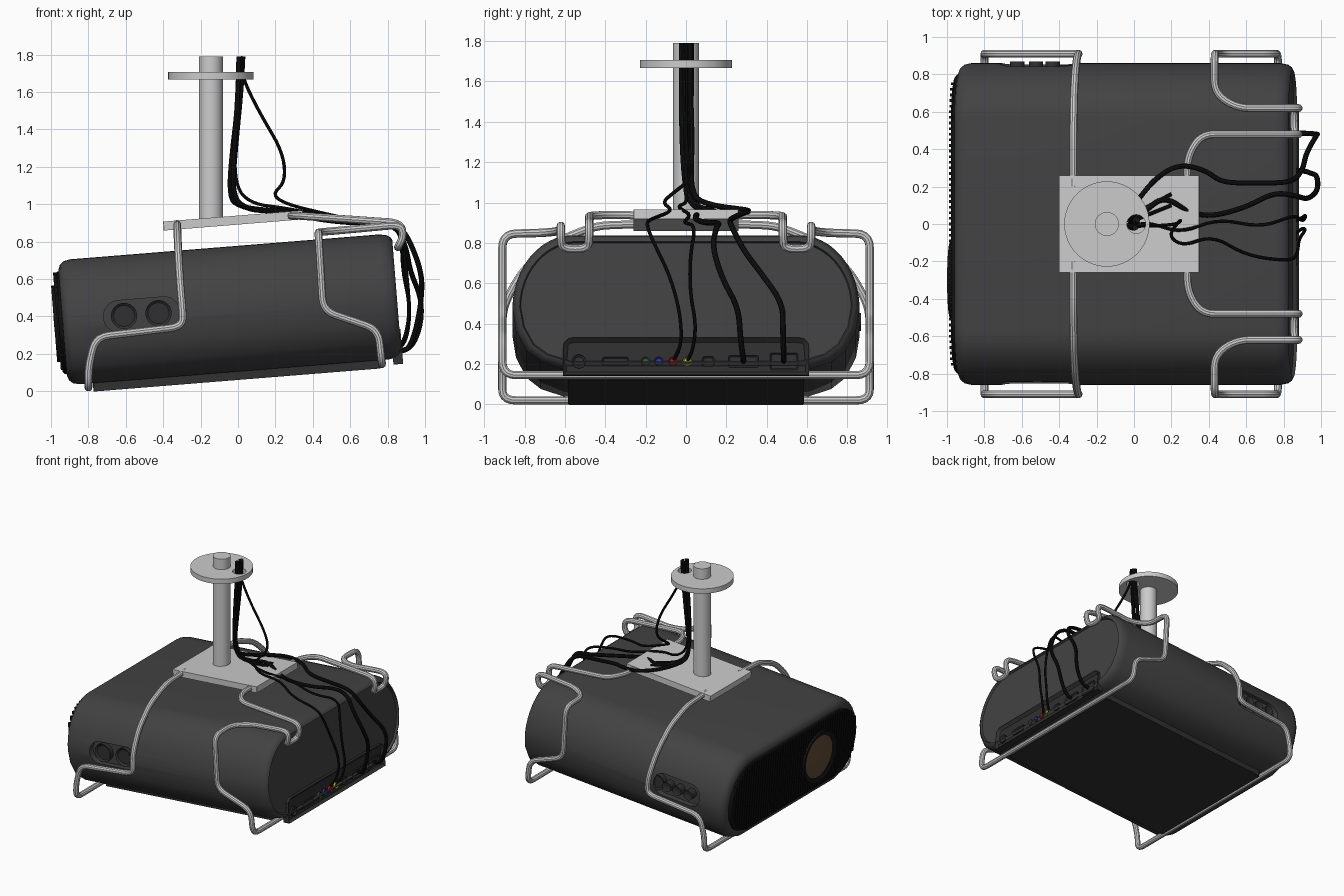
import bpy, bmesh
from math import sin, cos, pi, radians, sqrt
from mathutils import Vector, Matrix

if "Cube" in bpy.data.objects:
    bpy.data.objects.remove(bpy.data.objects["Cube"])

TILT = Matrix.Rotation(radians(-4.6), 4, 'Y')   # projector leans nose-down


def material(name, *rgb):
    m = bpy.data.materials.new(name)
    m.diffuse_color = (*rgb, 1)
    m.use_nodes = True
    m.node_tree.nodes["Principled BSDF"].inputs["Base Color"].default_value = m.diffuse_color
    return m


SHELL = material("shell", .055, .055, .055)
DARK = material("dark_trim", .03, .03, .03)
BLACK = material("black", .006, .006, .006)
GLASS = material("lens_glass", .12, .07, .035)


def finish(name, bm, mat=None, tilt=True):
    bmesh.ops.recalc_face_normals(bm, faces=bm.faces)
    me = bpy.data.meshes.new(name)
    bm.to_mesh(me)
    bm.free()
    ob = bpy.data.objects.new(name, me)
    bpy.context.collection.objects.link(ob)
    if mat:
        me.materials.append(mat)
    if tilt:
        ob.matrix_world = TILT
    return smooth(ob)


def smooth(ob):
    bpy.ops.object.select_all(action='DESELECT')
    ob.select_set(True)
    bpy.context.view_layer.objects.active = ob
    bpy.ops.object.shade_smooth_by_angle(angle=radians(32))
    return ob


def rrect(cx, cy, w, h, r, n=6):
    out = []
    for k, (sx, sy) in enumerate([(1, 1), (-1, 1), (-1, -1), (1, -1)]):
        for i in range(n + 1):
            t = pi / 2 * (k + i / n)
            out.append((cx + sx * (w / 2 - r) + r * cos(t), cy + sy * (h / 2 - r) + r * sin(t)))
    return out


def circle(cx, cy, r, n=32):
    return [(cx + r * cos(2 * pi * i / n), cy + r * sin(2 * pi * i / n)) for i in range(n)]


def place(axis, p, q, d):
    return {'X': (d, p, q), 'Y': (p, d, q), 'Z': (p, q, d)}[axis]


def prism(name, outline, axis, a, b, mat=None, tilt=True, inset=0, depth=0):
    """Extrude an outline from a to b; optionally recess the end face."""
    bm = bmesh.new()
    rings = [[bm.verts.new(place(axis, p, q, d)) for p, q in outline] for d in (a, b)]
    n = len(outline)
    bm.faces.new(rings[0])
    end = bm.faces.new(rings[1])
    for i in range(n):
        j = (i + 1) % n
        bm.faces.new((rings[0][i], rings[0][j], rings[1][j], rings[1][i]))
    bmesh.ops.recalc_face_normals(bm, faces=bm.faces)
    if inset:
        bmesh.ops.inset_individual(bm, faces=[end], thickness=inset, depth=-depth)
    return finish(name, bm, mat, tilt)


def loft(name, section, rings, mat):
    """Stack copies of the section along the body, each shrunk by an inset."""
    bm = bmesh.new()
    loops = [[bm.verts.new((u, y * (1 - k / .86), .44 + (v - .44) * (1 - k / .34)))
              for y, v in section] for u, k in rings]
    n = len(section)
    for A, B in zip(loops, loops[1:]):
        for i in range(n):
            bm.faces.new((A[i], A[(i + 1) % n], B[(i + 1) % n], B[i]))
    bm.faces.new(loops[0])
    bm.faces.new(loops[-1])
    return finish(name, bm, mat)


def cut(ob, cutter):
    mod = ob.modifiers.new("cut", 'BOOLEAN')
    mod.object = cutter
    mod.solver = 'EXACT'
    bpy.context.view_layer.update()
    bpy.context.view_layer.objects.active = ob
    bpy.ops.object.modifier_apply(modifier=mod.name)
    bpy.data.objects.remove(cutter)
    smooth(ob)


def tube(name, pts, radius, fillet, mat=None):
    """Round wire along a polyline with filleted corners."""
    P = [Vector(p) for p in pts]
    path = [P[0]]
    for a, b, c in zip(P, P[1:], P[2:]):
        p = b + (a - b).normalized() * min(fillet, (a - b).length * .49)
        q = b + (c - b).normalized() * min(fillet, (c - b).length * .49)
        for i in range(6):
            t = i / 5
            path.append(p * (1 - t) ** 2 + b * 2 * t * (1 - t) + q * t * t)
    path.append(P[-1])
    cu = bpy.data.curves.new(name, 'CURVE')
    cu.dimensions = '3D'
    cu.bevel_depth = radius
    cu.bevel_resolution = 3
    cu.use_fill_caps = True
    sp = cu.splines.new('POLY')
    sp.points.add(len(path) - 1)
    for s, p in zip(sp.points, path):
        s.co = (*p, 1)
    ob = bpy.data.objects.new(name, cu)
    bpy.context.collection.objects.link(ob)
    if mat:
        cu.materials.append(mat)
    bpy.ops.object.select_all(action='DESELECT')
    ob.select_set(True)
    bpy.context.view_layer.objects.active = ob
    bpy.ops.object.convert(target='MESH')
    smooth(bpy.context.view_layer.objects.active)


# Projector shell: rounded section lofted along its length
half = [(.60, .105), (.72, .145), (.79, .2), (.842, .3)]
half += [(.56 + .30 * cos(pi / 2 * i / 12), .41 + .365 * sin(pi / 2 * i / 12)) for i in range(13)]
section = half + [(-y, v) for y, v in reversed(half)]
body = loft("projector_shell", section,
            [(-.905, .05), (-.895, .025), (-.875, .008), (-.84, 0), (.82, 0), (.86, .008),
             (.88, .022), (.887, .036), (.87, .042)], SHELL)
prism("base_plate", rrect(0, 0, 1.54, 1.17, .02), 'Z', .06, .12, DARK)

# Front grille with vertical slats
loft("front_grille", section, [(-.89, .055), (-.915, .062), (-.926, .075)], BLACK)
bm = bmesh.new()
for i in range(-25, 26):
    y = i * .03
    h = .27 if abs(y) < .54 else .27 * sqrt(max(0, 1 - ((abs(y) - .54) / .25) ** 2))
    m = Matrix.Translation((-.926, y, .45)) @ Matrix.Diagonal((.018, .014, 2 * h * .97, 1))
    bmesh.ops.create_cube(bm, size=1, matrix=m)
finish("grille_slats", bm, BLACK)

# Lens
prism("lens_ring", circle(-.3, .437, .205, 48), 'X', -.90, -.951, BLACK, inset=.025, depth=.012)
bm = bmesh.new()
bmesh.ops.create_uvsphere(bm, u_segments=32, v_segments=16, radius=1,
                          matrix=Matrix.Translation((-.932, -.3, .437)) @ Matrix.Diagonal((.02, .178, .178, 1)))
finish("lens_glass", bm, GLASS)

# Side control pockets and their buttons
for s in (-1, 1):
    cut(body, prism("pocket_cutter", rrect(-.48, .45, .41, .17, .084), 'Y', s * .81, s * .95))
for u in (-.575, -.39):
    prism("focus_dial", circle(u, .45, .07), 'Y', -.79, -.845, DARK, inset=.014, depth=.012)
for u in (-.59, -.49, -.40):
    prism("control_button", circle(u, .45, .038, 24), 'Y', .79, .868, DARK, inset=.01, depth=.006)
prism("control_dial", circle(-.305, .45, .06), 'Y', .79, .85, DARK, inset=.012, depth=.01)

# Rear connector bay and ports
bay = [(-.61, .075), (.61, .075), (.61, .2), (.605, .235), (.585, .255), (.555, .262),
       (-.555, .262), (-.585, .255), (-.605, .235), (-.61, .2)]
prism("connector_bay", bay, 'X', .84, .892, DARK, inset=.024, depth=.02)
V = .143
round_ports = [("antenna_port", -.53, .034, DARK), ("green_jack", -.2, .022, material("green", .05, .12, .04)),
               ("blue_jack", -.135, .022, material("blue", .03, .04, .45)),
               ("red_jack", -.065, .022, material("red", .6, .01, .01)),
               ("yellow_jack", .005, .022, material("yellow", .75, .6, .02))]
for name, y, r, mat in round_ports:
    prism(name, circle(y, V, r, 20), 'X', .86, .887, mat, inset=r * .35, depth=.01)
for name, y, w, h in [("video_port", -.35, .13, .045), ("network_port", .11, .06, .05),
                      ("data_port", .285, .15, .06), ("power_socket", .485, .14, .085)]:
    prism(name, rrect(y, V, w, h, .012, 3), 'X', .86, .884, DARK, inset=.008, depth=.008)

# Ceiling mount: tilted plate, pole, flange with cable hole
plate = prism("mount_plate", rrect(0, 0, .75, .52, .002, 1), 'Z', -.024, .024)
plate.matrix_world = Matrix.Translation((-.025, 0, .913)) @ TILT
prism("mount_pole", circle(-.145, 0, .064, 32), 'Z', .91, 1.79, tilt=False)
flange = prism("ceiling_flange", circle(-.145, 0, .228, 48), 'Z', 1.667, 1.706, tilt=False)
cut(flange, prism("hole_cutter", circle(.012, 0, .05, 24), 'Z', 1.6, 1.8, tilt=False))


# Wire cradle: each half path is mirrored across y
def cradle(name, pts):
    tube(name, pts + [(x, -y, z) for x, y, z in reversed(pts)], .021, .07)


cradle("front_cradle_wire", [
    (-.325, .2, .895), (-.325, .45, .885), (-.322, .66, .80), (-.315, .81, .66), (-.305, .89, .52),
    (-.297, .91, .44), (-.295, .91, .345), (-.76, .91, .29), (-.80, .91, .13), (-.80, .91, .02)])
cradle("rear_cradle_wire", [
    (.285, .2, .935), (.285, .36, .94), (.36, .48, .935), (.87, .48, .90), (.885, .48, .83), (.855, .485, .77),
    (.855, .615, .77), (.885, .62, .83), (.87, .62, .89), (.55, .62, .86), (.43, .70, .85),
    (.43, .91, .845), (.455, .91, .43), (.75, .91, .33), (.77, .91, .145)])

# Cables from the ceiling down to the rear ports
tube("power_cable", [
    (.02, .02, 1.79), (.01, .02, 1.6), (-.03, .03, 1.3), (-.05, .02, 1.03), (.02, .13, .985), (.12, .25, .97),
    (.24, .32, .96), (.38, .29, .95), (.47, .22, .92), (.65, .22, .905), (.84, .22, .895), (.9, .28, .77),
    (.92, .38, .64), (.98, .48, .5), (.98, .48, .36), (.93, .485, .23), (.85, .485, .213)], .014, .2, BLACK)
tube("data_cable", [
    (.005, -.02, 1.79), (0, -.02, 1.6), (-.02, -.02, 1.3), (-.03, .0, 1.03), (.06, .07, .97), (.16, .15, .965),
    (.3, .06, .95), (.42, .04, .92), (.6, .09, .90), (.75, .17, .90), (.87, .15, .88), (.93, .13, .78),
    (.985, .18, .62), (.98, .26, .48), (.95, .27, .32), (.91, .285, .22), (.85, .285, .213)], .014, .2, BLACK)
tube("yellow_video_cable", [
    (.0, .02, 1.79), (-.005, .02, 1.6), (-.02, .01, 1.3), (-.01, -.01, 1.08), (.08, .01, 1.0), (.25, -.05, .98),
    (.45, .03, .94), (.68, -.02, .90), (.86, .05, .89), (.89, .02, .74), (.91, .02, .55), (.92, .05, .4),
    (.9, .035, .27), (.85, .005, .213)], .009, .2, BLACK)
tube("red_audio_cable", [
    (.015, -.02, 1.79), (.025, -.01, 1.67), (.12, -.01, 1.48), (.24, .0, 1.28), (.255, .03, 1.12), (.18, -.06, 1.05),
    (.26, -.12, 1.0), (.42, -.06, .96), (.6, -.17, .92), (.84, -.2, .9), (.875, -.16, .8), (.88, -.08, .64),
    (.92, -.03, .46), (.9, -.02, .3), (.85, -.065, .213)], .009, .2, BLACK)
for k, (x, y) in enumerate([(.03, 0), (.01, .03)]):
    tube("bundle_cable", [(x, y, 1.79), (x - .01, y, 1.6), (x - .04, y * .8, 1.3), (x - .06, y * .5, 1.03),
                          (x + .02, y + .04, .975), (.2, .1 + .06 * k, .955)], .010, .2, BLACK)
